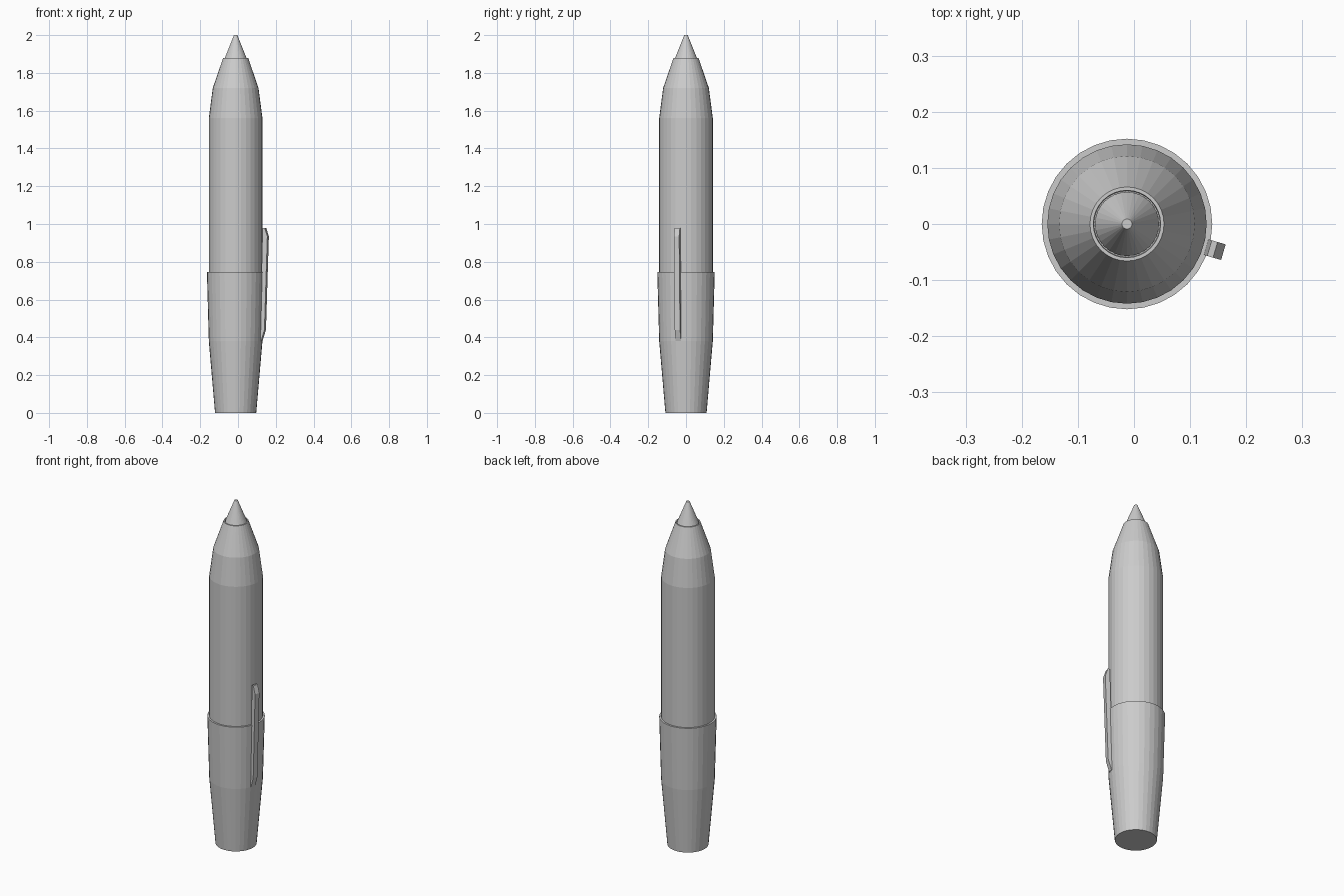
import bpy, bmesh, math
from mathutils import Matrix

if "Cube" in bpy.data.objects:
    bpy.data.objects.remove(bpy.data.objects["Cube"])

AXIS_X = -0.0125
SIDES = 32


def finish(name, bm):
    bmesh.ops.recalc_face_normals(bm, faces=bm.faces)
    mesh = bpy.data.meshes.new(name)
    bm.to_mesh(mesh)
    bm.free()
    obj = bpy.data.objects.new(name, mesh)
    obj.location.x = AXIS_X
    bpy.context.collection.objects.link(obj)
    return obj


def lathe(name, profile):
    """Revolve (radius, z) points around z and close both ends."""
    bm = bmesh.new()
    rings = []
    for r, z in profile:
        rings.append([bm.verts.new((r * math.cos(2 * math.pi * i / SIDES),
                                    r * math.sin(2 * math.pi * i / SIDES), z))
                      for i in range(SIDES)])
    for a, b in zip(rings, rings[1:]):
        for i in range(SIDES):
            j = (i + 1) % SIDES
            bm.faces.new((a[i], a[j], b[j], b[i]))
    bm.faces.new(rings[0])
    bm.faces.new(rings[-1])
    return finish(name, bm)


# Tapered rear cap with a raised rim
lathe("cap", [(0.109, 0), (0.142, 0.38), (0.152, 0.745), (0.142, 0.745)])

# Barrel and nose, with a shallow socket for the tip
lathe("barrel", [(0.142, 0.735), (0.142, 1.56), (0.121, 1.72), (0.066, 1.88),
                 (0.060, 1.88), (0.059, 1.87)])

# Writing tip
lathe("tip", [(0.057, 1.868), (0.057, 1.88), (0.009, 2.0)])

# Pocket clip: side profile (radius, z) given width, then turned about the axis
clip_profile = [(0.138, 0.38), (0.144, 0.38), (0.163, 0.44), (0.179, 0.935),
                (0.164, 0.98), (0.153, 0.98)]
bm = bmesh.new()
face = bm.faces.new([bm.verts.new((r, -0.0145, z)) for r, z in clip_profile])
ext = bmesh.ops.extrude_face_region(bm, geom=[face])
bmesh.ops.translate(bm, vec=(0, 0.029, 0),
                    verts=[v for v in ext["geom"] if isinstance(v, bmesh.types.BMVert)])
bmesh.ops.rotate(bm, verts=bm.verts, cent=(0, 0, 0),
                 matrix=Matrix.Rotation(math.radians(-16.3), 3, 'Z'))
finish("clip", bm)
